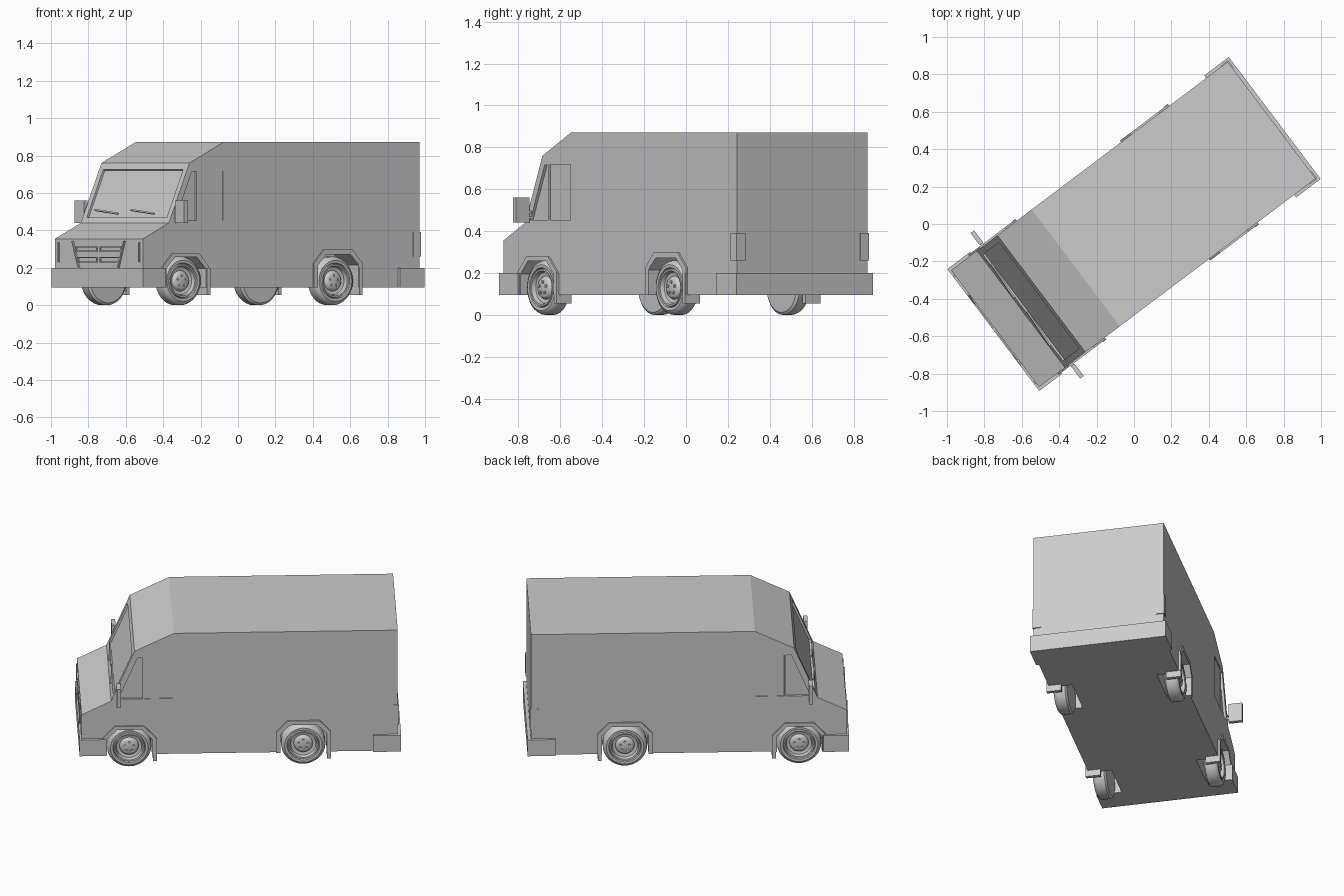
import bpy, bmesh, math
from mathutils import Vector

if "Cube" in bpy.data.objects:
    bpy.data.objects.remove(bpy.data.objects["Cube"])

YAW = math.radians(37)   # the van stands diagonally
BASE, HALF = 0.095, 0.391  # underside height, body half width


def prism(bm, pts, vec):
    """Closed prism: polygon swept along a vector."""
    lo = [bm.verts.new(p) for p in pts]
    hi = [bm.verts.new(Vector(p) + Vector(vec)) for p in pts]
    n = len(pts)
    bm.faces.new(lo)
    bm.faces.new(hi[::-1])
    for i in range(n):
        bm.faces.new((lo[i], hi[i], hi[(i + 1) % n], lo[(i + 1) % n]))


def box(bm, x0, x1, y0, y1, z0, z1):
    prism(bm, [(x0, y0, z0), (x1, y0, z0), (x1, y1, z0), (x0, y1, z0)], (0, 0, z1 - z0))


def side(pts, y):
    return [(x, y, z) for x, z in pts]


def finish(name, bm, mirror=False):
    bmesh.ops.recalc_face_normals(bm, faces=bm.faces[:])
    me = bpy.data.meshes.new(name)
    bm.to_mesh(me)
    bm.free()
    ob = bpy.data.objects.new(name, me)
    bpy.context.collection.objects.link(ob)
    ob.rotation_euler.z = YAW
    if mirror:
        m = ob.modifiers.new("mirror", "MIRROR")
        m.use_axis = (False, True, False)
    return ob


def arch_line(cx, foot, shoulder, top, zs, zt):
    return [(cx - foot, BASE), (cx - shoulder, zs), (cx - top, zt),
            (cx + top, zt), (cx + shoulder, zs), (cx + foot, BASE)]


# wheel position, outer arch line, inner arch line
AXLES = [("front", -0.65,
          arch_line(-0.65, 0.155, 0.155, 0.085, 0.205, 0.28),
          arch_line(-0.65, 0.132, 0.132, 0.072, 0.195, 0.258)),
         ("rear", 0.37,
          arch_line(0.37, 0.162, 0.162, 0.095, 0.225, 0.298),
          arch_line(0.37, 0.136, 0.136, 0.08, 0.215, 0.272))]

# body shell
bm = bmesh.new()
outline = [(-0.93, BASE), (-0.93, 0.355), (-0.757, 0.44), (-0.62, 0.76),
           (-0.39, 0.872), (0.922, 0.872), (0.922, BASE)]
prism(bm, side(outline, -HALF), (0, 2 * HALF, 0))
body = finish("van_body", bm)

# wheel wells, side window pockets and windscreen pocket
bm = bmesh.new()
quarter = [(-0.715, 0.452), (-0.572, 0.452), (-0.572, 0.715), (-0.603, 0.715)]
door_pane = [(-0.562, 0.452), (-0.396, 0.452), (-0.396, 0.718), (-0.562, 0.718)]
for s in (-1, 1):
    for _, cx, _, inner in AXLES:
        low = [(inner[0][0], 0.0)] + inner[1:5] + [(inner[5][0], 0.0)]
        prism(bm, side(low, s * 0.255), (0, s * 0.2, 0))
    prism(bm, side(quarter, s * 0.376), (0, s * 0.1, 0))
    prism(bm, side(door_pane, s * 0.386), (0, s * 0.1, 0))
n = Vector((-0.919, 0, 0.394))
pane = [Vector(p) - n * 0.012 for p in
        ((-0.744, -0.355, 0.47), (-0.744, 0.355, 0.47),
         (-0.635, 0.355, 0.725), (-0.635, -0.355, 0.725))]
prism(bm, pane, n * 0.06)
cutter = finish("body_cutter", bm)
cutter.hide_render = True
mod = body.modifiers.new("cuts", "BOOLEAN")
mod.operation, mod.object, mod.solver = "DIFFERENCE", cutter, "EXACT"
bpy.context.view_layer.objects.active = body
bpy.context.view_layer.update()
bpy.ops.object.modifier_apply(modifier="cuts")
bpy.data.objects.remove(cutter)

# wrap-around bumpers
for name, e, inner, end in (("front_bumper", -0.942, -0.925, -0.79),
                            ("rear_bumper", 0.942, 0.917, 0.778)):
    bm = bmesh.new()
    plan = [(e, -0.408), (end, -0.408), (end, -0.386), (inner, -0.386),
            (inner, 0.386), (end, 0.386), (end, 0.408), (e, 0.408)]
    prism(bm, [(x, y, BASE) for x, y in plan], (0, 0, 0.105))
    finish(name, bm)

# tyre and rim profile: radius, distance from centre line
PROFILE = [(0, .292), (.118, .292), (.13, .302), (.13, .352), (.124, .366), (.11, .375),
           (.096, .374), (.092, .366), (.088, .374), (.080, .373), (.074, .352),
           (.056, .348), (.048, .362), (.042, .366), (0, .366)]
for name, cx, outer, inner in AXLES:
    # wheel
    bm = bmesh.new()
    vs = [bm.verts.new((cx, y, 0.13 + r)) for r, y in PROFILE]
    edges = [bm.edges.new(p) for p in zip(vs, vs[1:])]
    bmesh.ops.spin(bm, geom=vs + edges, cent=(cx, 0, 0.13), axis=(0, 1, 0),
                   angle=2 * math.pi, steps=32, use_duplicate=False)
    bmesh.ops.remove_doubles(bm, verts=bm.verts[:], dist=0.0005)
    # wheel nuts
    for k in range(5):
        a = 2 * math.pi * k / 5
        x, z = cx + 0.028 * math.sin(a), 0.13 + 0.028 * math.cos(a)
        ring = [(x + 0.008 * math.cos(t * math.pi / 3), 0.364,
                 z + 0.008 * math.sin(t * math.pi / 3)) for t in range(6)]
        prism(bm, ring, (0, 0.008, 0))
    wheel = finish(name + "_wheels", bm, True)
    bpy.ops.object.select_all(action="DESELECT")
    wheel.select_set(True)
    bpy.context.view_layer.objects.active = wheel
    bpy.ops.object.shade_smooth_by_angle(angle=math.radians(35))
    # wheel arch trim
    bm = bmesh.new()
    prism(bm, side(outer + inner[::-1], 0.38), (0, 0.021, 0))
    finish(name + "_wheel_arches", bm, True)
    # mud flap
    bm = bmesh.new()
    box(bm, cx + 0.138, cx + 0.16, 0.315, 0.404, 0.055, 0.2)
    finish(name + "_mud_flaps", bm, True)

# door mirrors on short arms
bm = bmesh.new()
box(bm, -0.727, -0.703, 0.405, 0.487, 0.44, 0.56)
for z in (0.46, 0.485):
    box(bm, -0.722, -0.708, 0.385, 0.41, z, z + 0.01)
finish("door_mirrors", bm, True)

# grille: tapered surround with four slots
bm = bmesh.new()
X = -0.926


def front(pts):
    prism(bm, [(X, y, z) for y, z in pts], (-0.013, 0, 0))


front([(0.225, 0.342), (0.235, 0.342), (0.18, 0.2), (0.17, 0.2)])
for z in (0.285, 0.228):
    w = 0.185 + (z - 0.228) * 0.3
    for y0, y1, z0, z1 in ((0.012, w, z, z + 0.006), (0.012, w, z + 0.024, z + 0.03),
                           (0.012, 0.018, z + 0.006, z + 0.024),
                           (w - 0.006, w, z + 0.006, z + 0.024)):
        box(bm, X - 0.01, X, y0, y1, z0, z1)
finish("grille", bm, True)

# front marker lamps
bm = bmesh.new()
box(bm, -0.936, -0.925, 0.352, 0.364, 0.23, 0.335)
finish("front_lamps", bm, True)

# tail lamps wrapped round the rear corners
bm = bmesh.new()
box(bm, 0.877, 0.928, 0.345, 0.396, 0.26, 0.39)
finish("tail_lamps", bm, True)

# windscreen wipers
bm = bmesh.new()
for y in (0.29, -0.03):
    a, b = Vector((-0.735, y, 0.503)), Vector((-0.747, y - 0.22, 0.483))
    up = Vector((0.003, 0, 0.008))
    prism(bm, [a, b, b + up, a + up], n * 0.01)
finish("wipers", bm)
